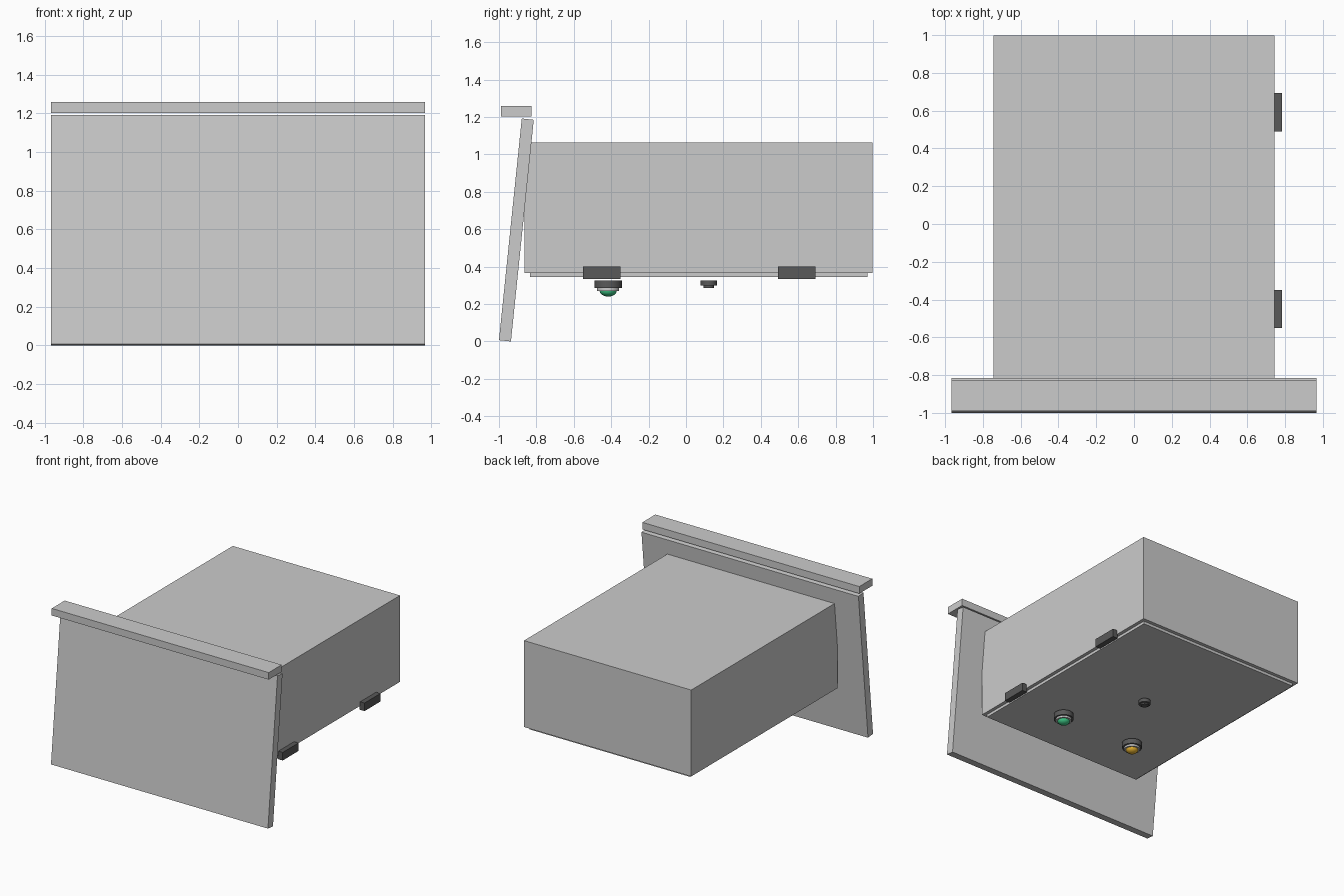
import bpy, bmesh, math

if "Cube" in bpy.data.objects:
    bpy.data.objects.remove(bpy.data.objects["Cube"])


def material(name, color):
    m = bpy.data.materials.new(name)
    m.diffuse_color = (*color, 1)
    m.use_nodes = True
    m.node_tree.nodes["Principled BSDF"].inputs["Base Color"].default_value = m.diffuse_color
    return m


DARK = material("dark_grey", (0.10, 0.10, 0.10))
GREEN = material("green_lens", (0.05, 0.6, 0.25))
AMBER = material("amber_lens", (0.8, 0.45, 0.03))


def finish(name, bm, mat=None, smooth=False):
    bmesh.ops.recalc_face_normals(bm, faces=bm.faces)
    me = bpy.data.meshes.new(name)
    bm.to_mesh(me)
    bm.free()
    ob = bpy.data.objects.new(name, me)
    bpy.context.collection.objects.link(ob)
    if mat:
        me.materials.append(mat)
    if smooth:
        bpy.ops.object.select_all(action='DESELECT')
        ob.select_set(True)
        bpy.context.view_layer.objects.active = ob
        bpy.ops.object.shade_smooth_by_angle(angle=math.radians(30))
    return ob


def prism(name, profile, x0, x1, mat=None):
    """Extrude a (y, z) profile along x."""
    bm = bmesh.new()
    face = bm.faces.new([bm.verts.new((x0, y, z)) for y, z in profile])
    ext = bmesh.ops.extrude_face_region(bm, geom=[face])["geom"]
    bmesh.ops.translate(bm, vec=(x1 - x0, 0, 0),
                        verts=[v for v in ext if isinstance(v, bmesh.types.BMVert)])
    return finish(name, bm, mat)


def box(name, x, y, z, mat=None):
    return prism(name, [(y[0], z[0]), (y[1], z[0]), (y[1], z[1]), (y[0], z[1])],
                 x[0], x[1], mat)


def turned(name, profile, x, y, mat=None):
    """Revolve an (r, z) profile around a vertical axis at x, y."""
    bm = bmesh.new()
    vs = [bm.verts.new((x + r, y, z)) for r, z in profile]
    es = [bm.edges.new(p) for p in zip(vs, vs[1:])]
    bmesh.ops.spin(bm, geom=vs + es, cent=(x, y, 0), axis=(0, 0, 1),
                   angle=math.tau, steps=32, use_duplicate=False)
    bmesh.ops.remove_doubles(bm, verts=bm.verts, dist=1e-5)
    return finish(name, bm, mat, smooth=True)


def disc(name, r, z0, z1, x, y, mat=None):
    return turned(name, [(0, z0), (r, z0), (r, z1), (0, z1)], x, y, mat)


# Leaning front panel and its cap strip
prism("front_panel", [(-1.0, 0.007), (-0.936, 0), (-0.814, 1.185), (-0.878, 1.192)],
      -0.967, 0.967)
box("top_cap", (-0.967, 0.967), (-0.99, -0.825), (1.203, 1.26))

# Main housing and inset base plate
box("housing", (-0.745, 0.745), (-0.863, 0.998), (0.367, 1.063))
box("base_plate", (-0.718, 0.718), (-0.835, 0.97), (0.345, 0.367))

# Hinges on the right side only
for i, y in enumerate((-0.45, 0.592)):
    box(f"hinge_{i + 1}", (0.74, 0.784), (y - 0.101, y + 0.101), (0.335, 0.4), DARK)

# Indicator lamps under the base
for name, x, mat in (("green", 0.33, GREEN), ("amber", -0.33, AMBER)):
    y = -0.416
    disc(f"{name}_lamp_bezel", 0.073, 0.285, 0.326, x, y, DARK)
    disc(f"{name}_lamp_ring", 0.059, 0.27, 0.286, x, y)
    dome = [(0.046 * math.sin(a), 0.272 - 0.032 * math.cos(a))
            for a in (i * math.pi / 12 for i in range(7))]
    turned(f"{name}_lamp_lens", dome + [(0, 0.272)], x, y, mat)

# Small push button
disc("button_collar", 0.044, 0.298, 0.326, 0, 0.122, DARK)
disc("button_cap", 0.028, 0.287, 0.299, 0, 0.122, DARK)
